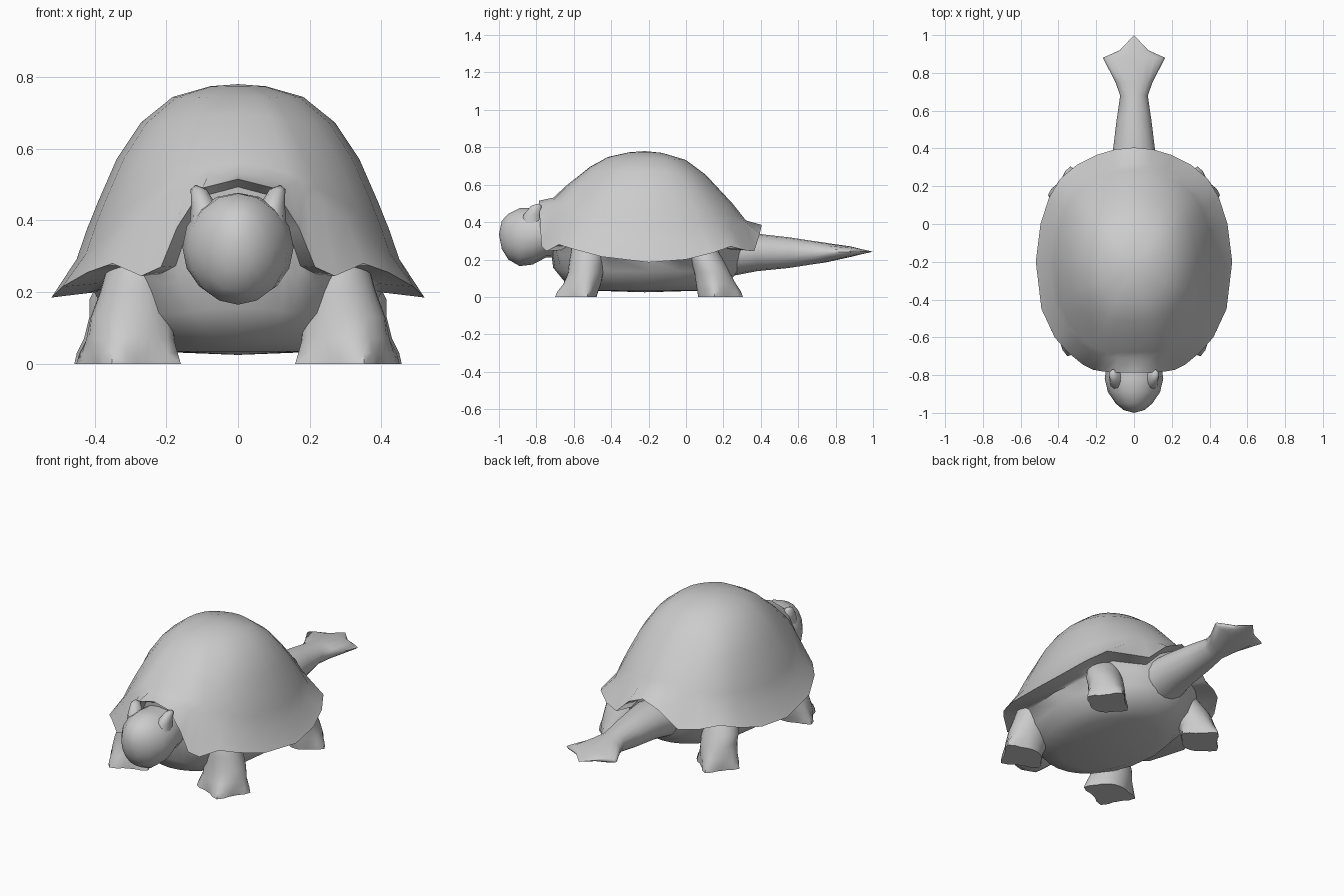
import bpy, bmesh, math

cube = bpy.data.objects.get("Cube")
if cube:
    bpy.data.objects.remove(cube, do_unlink=True)

# One matte grey for the whole animal
grey = bpy.data.materials.new("plain_grey")
grey.use_nodes = True
COLOUR = (0.6, 0.6, 0.6, 1)
grey.diffuse_color = COLOUR
grey.node_tree.nodes["Principled BSDF"].inputs["Base Color"].default_value = COLOUR


def loft(name, rings, tip=None, cap_start=True, angle=50):
    """Skin closed rings of points; finish at a single tip point or a flat cap."""
    bm = bmesh.new()
    rows = [[bm.verts.new(p) for p in ring] for ring in rings]
    n = len(rows[0])
    for a, b in zip(rows, rows[1:]):
        for i in range(n):
            j = (i + 1) % n
            bm.faces.new((a[i], a[j], b[j], b[i]))
    if tip:
        t = bm.verts.new(tip)
        for i in range(n):
            bm.faces.new((rows[-1][i], rows[-1][(i + 1) % n], t))
    else:
        bm.faces.new(rows[-1])
    if cap_start:
        bm.faces.new(rows[0])
    bmesh.ops.recalc_face_normals(bm, faces=bm.faces)
    mesh = bpy.data.meshes.new(name)
    bm.to_mesh(mesh)
    bm.free()
    mesh.materials.append(grey)
    obj = bpy.data.objects.new(name, mesh)
    bpy.context.collection.objects.link(obj)
    bpy.ops.object.select_all(action='DESELECT')
    obj.select_set(True)
    bpy.context.view_layer.objects.active = obj
    bpy.ops.object.shade_smooth_by_angle(angle=math.radians(angle))


def circle_y(y, z, rx, rz, n=16):
    """Ellipse across the body at depth y."""
    return [(rx * math.cos(math.tau * i / n), y, z + rz * math.sin(math.tau * i / n))
            for i in range(n)]


# Wavy rim of the shell, left half from front to back
half_rim = [(0, -.785, .515), (.10, -.785, .49), (.17, -.78, .38), (.215, -.772, .27),
            (.27, -.745, .245), (.35, -.68, .28), (.42, -.60, .255), (.49, -.45, .215),
            (.52, -.20, .185), (.495, 0, .20), (.45, .14, .235), (.39, .24, .27),
            (.30, .315, .25), (.20, .365, .245), (.10, .395, .34), (0, .405, .385)]
rim = half_rim + [(-x, y, z) for x, y, z in half_rim[-2:0:-1]]
CY, TOP = -.22, .78

# Dome: radius fraction, rise at the sides, rise at the front and back
profile = [(.865, .18, .06), (.81, .32, .17), (.75, .45, .29), (.65, .65, .46),
           (.52, .82, .68), (.35, .94, .88), (.15, .99, .975)]
dome = [rim]
for f, side, end in profile:
    ring = []
    for x, y, z in rim:
        w = abs((y - CY) / math.hypot(x, y - CY)) ** 3
        base = .185 + w * (.33 if y < CY else .20)
        rise = side + (end - side) * w
        ring.append((x * f, CY + (y - CY) * f, base + (TOP - base) * rise))
    dome.append(ring)
loft("shell", dome, (0, CY, TOP), cap_start=False)

# Belly: an oval body set in under the rim, rounding down to a flat underside
belly = [rim]
for rx, ry, a, b in [(.425, .535, .9, .03), (.40, .525, .4, .125), (.37, .50, .06, .125),
                     (.31, .43, 0, .07), (.23, .31, 0, .034)]:
    ring = []
    for x, y, z in rim:
        t = math.atan2((y - CY) / .6, x / .52)
        ring.append((rx * math.cos(t), CY + .01 + ry * math.sin(t), z * a + b))
    belly.append(ring)
loft("belly", belly, (0, CY, .025), cap_start=False)

# Rounded head
head = [(-.60, .34, .13, .13), (-.75, .34, .145, .13), (-.82, .325, .155, .152),
        (-.89, .32, .138, .155), (-.95, .322, .097, .122), (-.985, .332, .055, .075)]
loft("head", [circle_y(*r) for r in head], (0, -1, .335))

# Tail ending in a flat arrow-shaped fin
tail = [(.10, .20, .17, .12), (.25, .225, .14, .112), (.38, .238, .113, .1),
        (.55, .237, .092, .082), (.68, .237, .073, .062), (.75, .237, .098, .052),
        (.88, .242, .165, .028), (.92, .242, .075, .018)]
loft("tail", [circle_y(*r) for r in tail], (0, 1, .242))

# Legs: z, centre x, centre y, radius x, radius y, toe length
front_leg = [(0, .305, -.57, .108, .092, .045), (.03, .305, -.565, .112, .096, .032),
             (.07, .30, -.552, .117, .098, .010), (.13, .293, -.537, .118, .095, 0),
             (.20, .285, -.53, .10, .093, 0), (.26, .28, -.518, .088, .093, 0),
             (.38, .25, -.47, .08, .09, 0)]
back_leg = [(0, .325, .165, .092, .10, .04), (.03, .325, .162, .095, .102, .03),
            (.07, .322, .155, .098, .102, .010), (.13, .315, .14, .10, .095, 0),
            (.18, .31, .12, .104, .09, 0), (.24, .29, .09, .095, .085, 0),
            (.36, .24, .03, .08, .085, 0)]


def leg(name, rows, s, aim):
    """Column leg whose foot has three pointed toes spread around direction aim."""
    n, rings = 24, []
    for z, cx, cy, rx, ry, toe in rows:
        ring = []
        for i in range(n):
            a = math.tau * i / n - math.pi
            # Toes point ahead and to either side, leaving a round heel
            k = toe * abs(math.cos(2 * a)) ** 4 if abs(a) < 2.3 else 0
            d = a + math.radians(aim)
            ring.append((s * (cx + (rx + k) * math.cos(d)), cy + (ry + k) * math.sin(d), z))
        rings.append(ring)
    loft(name, rings, angle=60)


# Paired parts; each horn is a blunt stub leaning out from the back of the head
horn = [(.085, -.825, .39, .05, .06), (.095, -.82, .44, .036, .05),
        (.11, -.80, .487, .022, .03)]
for s, side in ((1, "left"), (-1, "right")):
    leg(side + "_front_leg", front_leg, s, -72)
    leg(side + "_back_leg", back_leg, s, 85)
    loft(side + "_horn", [[(s * (cx + rx * math.cos(math.tau * i / 10)),
                            cy + ry * math.sin(math.tau * i / 10), z) for i in range(10)]
                          for cx, cy, z, rx, ry in horn], (s * .118, -.79, .499), angle=70)
